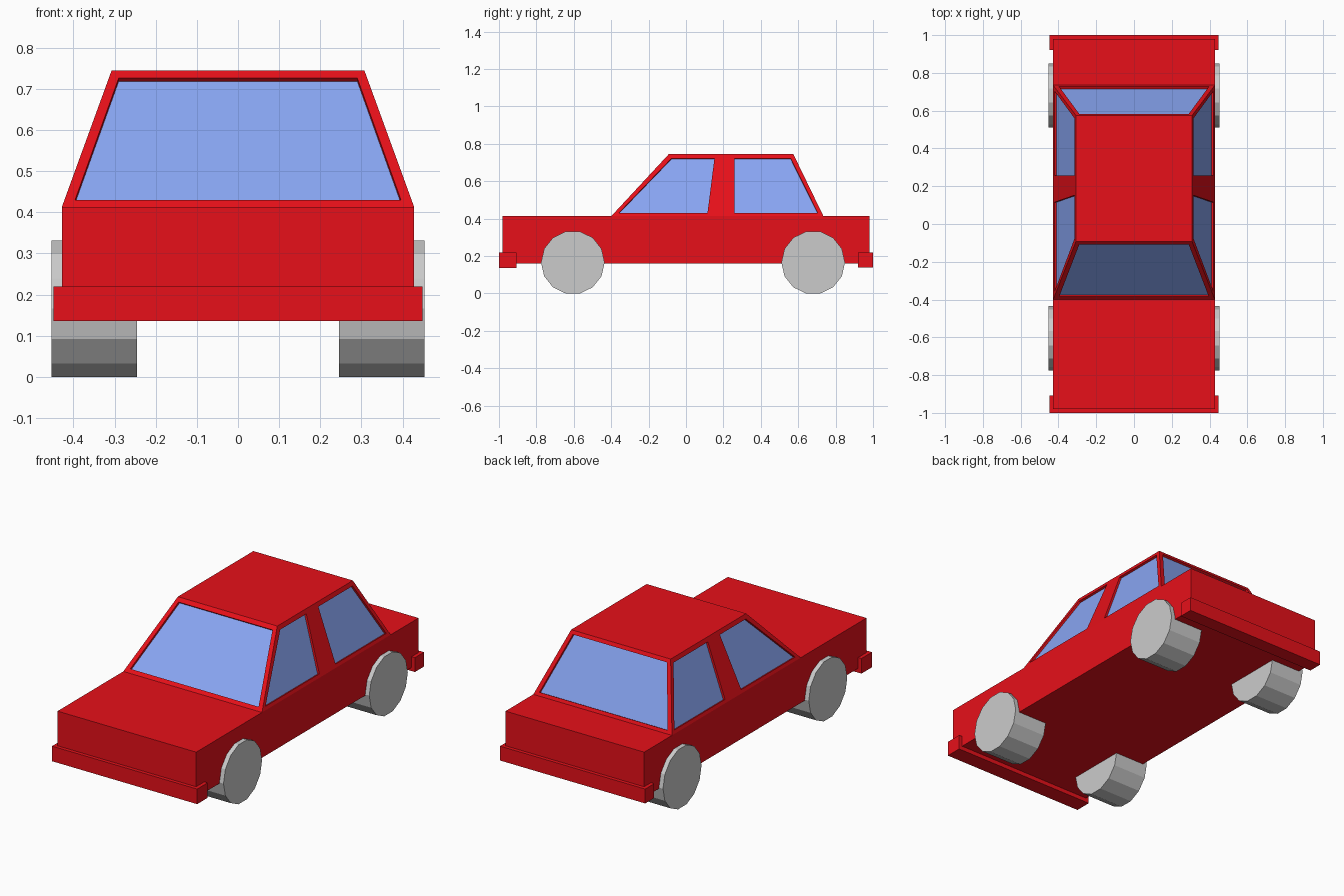
import bpy, bmesh, math
from mathutils import Vector

if "Cube" in bpy.data.objects:
    bpy.data.objects.remove(bpy.data.objects["Cube"])

def material(name, rgb):
    m = bpy.data.materials.new(name)
    m.diffuse_color = (*rgb, 1)
    m.use_nodes = True
    m.node_tree.nodes["Principled BSDF"].inputs["Base Color"].default_value = m.diffuse_color
    return m

RED = material("red paint", (0.8, 0.005, 0.01))
GLASS = material("blue glass", (0.25, 0.38, 0.9))

def box(name, x, y0, y1, z0, z1):
    bpy.ops.mesh.primitive_cube_add(size=1, location=(0, (y0 + y1) / 2, (z0 + z1) / 2))
    o = bpy.context.object
    o.name = name
    o.scale = (2 * x, y1 - y0, z1 - z0)
    bpy.ops.object.transform_apply(location=False, rotation=False, scale=True)
    o.data.materials.append(RED)

# Lower body and bumpers
box("body", 0.428, -0.98, 0.98, 0.16, 0.413)
box("front_bumper", 0.448, -1.0, -0.907, 0.136, 0.22)
box("rear_bumper", 0.448, 0.92, 1.0, 0.14, 0.22)

# Wheels: 14 sides, flat at the bottom
R = 0.17
for label, y in (("front", -0.605), ("rear", 0.68)):
    for side, s in (("left", -1), ("right", 1)):
        bpy.ops.mesh.primitive_cylinder_add(
            vertices=14, radius=R, depth=0.208,
            location=(s * 0.349, y, R * math.cos(math.pi / 14)),
            rotation=(0, math.pi / 2, 0))
        w = bpy.context.object
        w.name = f"{label}_{side}_wheel"
        # make sure a flat side rests on the ground
        low = [v for v in w.data.vertices
               if abs(v.co.x) > R * math.cos(math.pi / 14) + 0.001 and abs(v.co.y) < 0.001]
        if low:
            w.rotation_euler = (math.pi / 2, 0, math.pi / 2)

# Cabin: tapered shell whose walls have recessed windows
Z0, Z1 = 0.413, 0.745
def at(a, b, z):
    return a + (b - a) * (z - Z0) / (Z1 - Z0)
def half_width(z):
    return at(0.428, 0.307, z)
def front_y(z):
    return at(-0.40, -0.092, z)
def rear_y(z):
    return at(0.735, 0.574, z)

bm = bmesh.new()

def face(pts, mat=0):
    bm.faces.new([bm.verts.new(p) for p in pts]).material_index = mat

def panel(place, outer, hole, depth=0.012):
    """Wall quad with a sunken glass pane; place maps (u, z) to 3D."""
    o = [Vector(place(*p)) for p in outer]
    h = [Vector(place(*p)) for p in hole]
    n = (o[1] - o[0]).cross(o[3] - o[0]).normalized()
    if n.dot(o[0] - Vector((0, 0.2, 0.3))) < 0:
        n = -n
    g = [p - n * depth for p in h]
    for i in range(4):
        j = (i + 1) % 4
        face([o[i], o[j], h[j], h[i]])
        face([h[i], h[j], g[j], g[i]])
    face(g, 1)

# Windscreen and rear window
end_outer = [(-0.428, Z0), (0.428, Z0), (0.307, Z1), (-0.307, Z1)]
end_hole = [(-0.396, 0.43), (0.396, 0.43), (0.29, 0.726), (-0.29, 0.726)]
for y_of in (front_y, rear_y):
    panel(lambda u, z: (u, y_of(z), z), end_outer, end_hole)

# Side windows, two on each side of a middle pillar
B, T = 0.19, 0.205
for s in (-1, 1):
    wall = lambda u, z: (s * half_width(z), u, z)
    panel(wall, [(-0.40, Z0), (B, Z0), (T, Z1), (-0.092, Z1)],
          [(-0.36, 0.43), (0.115, 0.43), (0.152, 0.722), (-0.078, 0.722)])
    panel(wall, [(B, Z0), (0.735, Z0), (0.574, Z1), (T, Z1)],
          [(0.258, 0.43), (0.705, 0.43), (0.56, 0.722), (0.258, 0.722)])

# Roof
face([(-0.307, -0.092, Z1), (0.307, -0.092, Z1), (0.307, T, Z1),
      (0.307, 0.574, Z1), (-0.307, 0.574, Z1), (-0.307, T, Z1)])

bmesh.ops.remove_doubles(bm, verts=bm.verts, dist=0.0005)
bmesh.ops.recalc_face_normals(bm, faces=bm.faces)
mesh = bpy.data.meshes.new("cabin")
bm.to_mesh(mesh)
bm.free()
mesh.materials.append(RED)
mesh.materials.append(GLASS)
bpy.context.collection.objects.link(bpy.data.objects.new("cabin", mesh))
